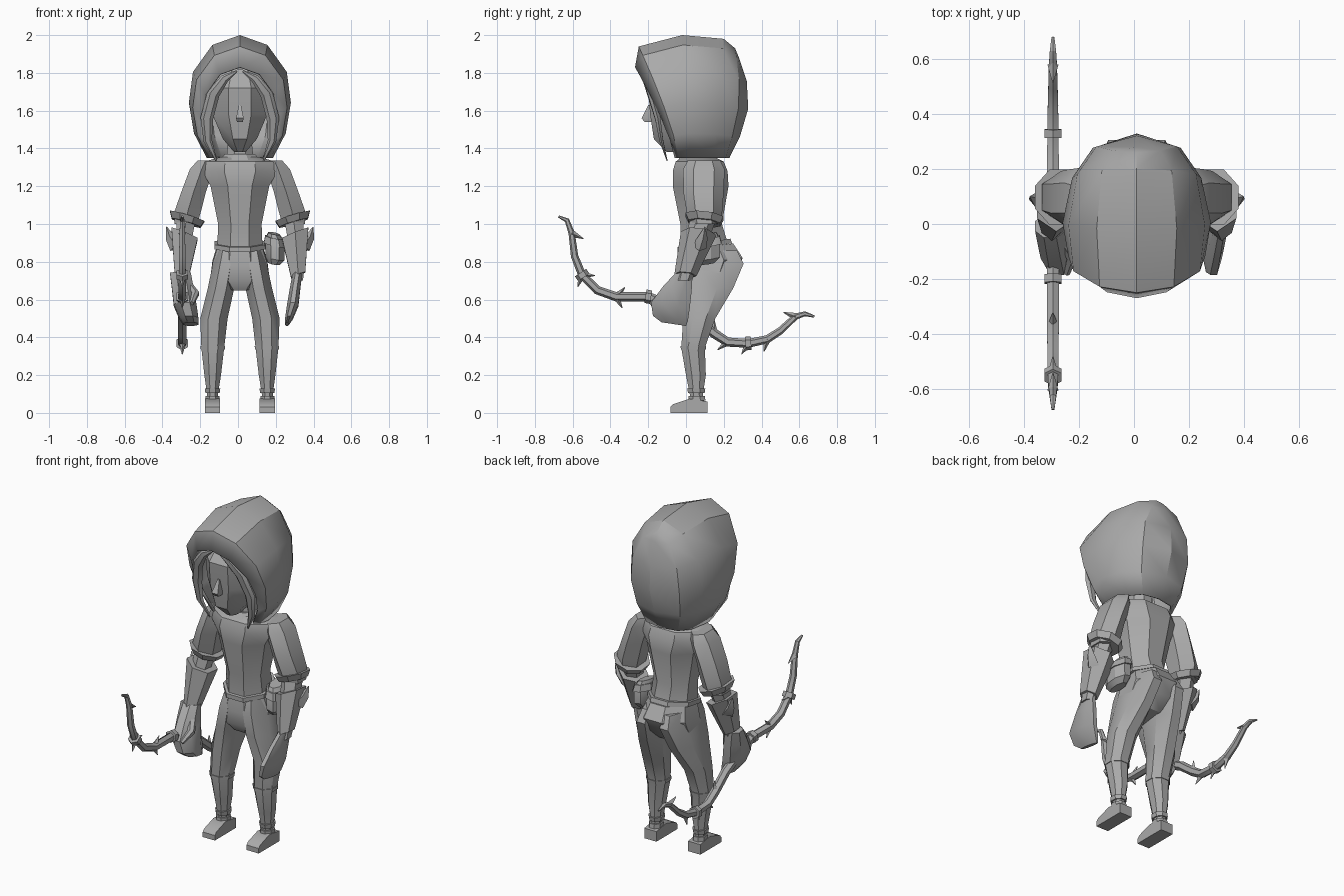
import bpy, bmesh, math
from mathutils import Vector

cube = bpy.data.objects.get("Cube")
if cube:
    bpy.data.objects.remove(cube, do_unlink=True)

SHADE = (0.4, 0.4, 0.4, 1)
grey = bpy.data.materials.new("plain_grey")
grey.use_nodes = True
grey.diffuse_color = SHADE
grey.node_tree.nodes["Principled BSDF"].inputs["Base Color"].default_value = SHADE
CENTRE = Vector((0.01, 0, 0))  # the body's centre line


def skin(name, rings, closed=True, side=1):
    """Join rows of points into one surface; closed rows also get end caps."""
    bm = bmesh.new()
    rows = [[bm.verts.new(Vector((x * side, y, z)) + CENTRE) for x, y, z in ring] for ring in rings]
    count = len(rows[0])
    for low, high in zip(rows, rows[1:]):
        for i in range(count if closed else count - 1):
            j = (i + 1) % count
            bm.faces.new((low[i], low[j], high[j], high[i]))
    if closed:
        bm.faces.new(rows[0])
        bm.faces.new(rows[-1])
    bmesh.ops.remove_doubles(bm, verts=bm.verts, dist=0.001)
    bmesh.ops.recalc_face_normals(bm, faces=bm.faces)
    mesh = bpy.data.meshes.new(name)
    bm.to_mesh(mesh)
    bm.free()
    mesh.materials.append(grey)
    part = bpy.data.objects.new(name, mesh)
    bpy.context.collection.objects.link(part)
    bpy.ops.object.select_all(action="DESELECT")
    part.select_set(True)
    bpy.context.view_layer.objects.active = part
    bpy.ops.object.shade_smooth_by_angle(angle=math.radians(32))
    return part


def loft(name, sections, sides=8, lean_x=0, lean_y=0, side=1):
    """Stack flat-sided rings, each given as height, x range and y range."""
    rings = []
    reach = 0.5 / math.cos(math.pi / sides)
    for z, left, right, front, back in sections:
        ring = []
        for i in range(sides):
            turn = math.tau * (i + 0.5) / sides
            dx = math.cos(turn) * reach * (right - left)
            dy = math.sin(turn) * reach * (back - front)
            ring.append(((left + right) / 2 + dx, (front + back) / 2 + dy, z + lean_x * dx + lean_y * dy))
        rings.append(ring)
    return skin(name, rings, side=side)


def centred(rows):
    """Turn height, half width, front and back into sections."""
    return [(z, -half, half, front, back) for z, half, front, back in rows]


def widened(section, grow):
    z, left, right, front, back = section
    return z, left - grow, right + grow, front - grow, back + grow


def wrap(name, sections, top, bottom, flare, grow, **options):
    """Fit a band around a lofted part between two heights."""
    cuts = []
    for z, extra in ((top, flare), (bottom, grow)):
        for above, below in zip(sections, sections[1:]):
            if below[0] <= z <= above[0]:
                mix = Vector(above).lerp(Vector(below), (above[0] - z) / (above[0] - below[0]))
                cuts.append(widened(mix, extra))
                break
    return loft(name, cuts, **options)


def tube(name, path, radii, across=(1, 0, 0), flat=1, sides=6, side=1):
    """Sweep a ring along a path."""
    points = [Vector(p) for p in path]
    rings = []
    for i, point in enumerate(points):
        ahead = (points[min(i + 1, len(points) - 1)] - points[max(i - 1, 0)]).normalized()
        u = Vector(across).cross(ahead).normalized()
        v = ahead.cross(u) * flat
        turns = [math.tau * k / sides for k in range(sides)]
        rings.append([point + (u * math.cos(t) + v * math.sin(t)) * radii[i] for t in turns])
    return skin(name, rings, side=side)


# Hood: one arch shape, resized from the brim to the ridge at the back
ARCH = [(.65, 0), (.9, .2), (1, .45), (.92, .7), (.54, .92), (0, 1)]
HOOD_BASE = 1.35
stations = [  # half width, top, y at the bottom, y at the top, backward bulge
    (.2, 1.83, -.06, -.27, 0),
    (.25, 1.94, -.04, -.25, 0),
    (.27, 2, .02, -.02, 0),
    (.235, 1.98, .15, .2, 0),
    (.16, 1.93, .21, .26, .05),
    (0, 1.93, .23, .26, .09),
]
arches = []
for half, top, low_y, high_y, bulge in stations:
    arch = [(half * u, low_y + (high_y - low_y) * h ** 1.3 + bulge * math.sin(math.pi * h),
             HOOD_BASE + (top - HOOD_BASE) * h) for u, h in ARCH]
    arches.append([(-x, y, z) for x, y, z in arch] + arch[-2::-1])
hood = skin("hood", arches, closed=False)
hood.modifiers.new("thickness", "SOLIDIFY").thickness = 0.015

# Head, nose, neck and collar
loft("head", centred([(1.82, .1, -.13, .08), (1.72, .145, -.2, .1), (1.58, .145, -.19, .12),
                      (1.45, .09, -.17, .08), (1.38, .03, -.1, 0)]))
loft("nose", centred([(1.63, .006, -.2, -.18), (1.56, .02, -.235, -.17), (1.54, .015, -.22, -.17)]), sides=4)
neck = centred([(1.46, .06, 0, .13), (1.32, .075, -.01, .13)])
loft("neck", neck)
wrap("collar", neck, 1.37, 1.33, .01, .04)

# Torso, belt and hips
torso = centred([(1.355, .1, -.02, .15), (1.33, .19, -.055, .2), (1.28, .2, -.07, .22), (1.2, .155, -.07, .225),
                 (1, .115, -.03, .19), (.87, .12, -.03, .23)])
loft("torso", torso)
wrap("belt", torso, .9, .875, .015, .015, lean_y=.16)
loft("hips", centred([(.88, .12, -.03, .25), (.8, .145, -.04, .3), (.72, .155, -.035, .26), (.66, .08, 0, .19)]),
     lean_y=.12)

# Pouch with its flap on the left hip
pouch = [(.95, .15, .21, .04, .16), (.91, .135, .24, .02, .18), (.82, .135, .235, .02, .18), (.79, .15, .21, .04, .15)]
loft("belt_pouch", pouch, lean_x=-.2, lean_y=.1)
wrap("pouch_flap", pouch, .93, .89, .008, .008, lean_x=-.2, lean_y=.1)

# Limb sections for the left side
leg = [(.86, .02, .12, -.02, .27), (.79, .01, .143, -.04, .305), (.66, .03, .17, -.04, .25), (.5, .065, .21, -.015, .155),
       (.345, .083, .204, -.025, .1), (.2, .1, .188, 0, .105), (.1, .116, .174, .02, .09), (.03, .116, .174, .02, .1)]
upper_arm = [(1.335, .14, .225, .02, .17), (1.29, .14, .265, 0, .19), (1.17, .18, .31, 0, .185),
             (1.07, .205, .345, .015, .18), (1, .225, .345, .03, .165)]
forearm = [(1.02, .235, .335, .03, .15), (.86, .265, .34, -.015, .09), (.7, .285, .335, -.05, .025)]
hand = [(.74, .28, .33, -.05, .035), (.66, .265, .32, -.12, .03), (.57, .25, .31, -.185, .02),
        (.5, .24, .28, -.175, .01), (.47, .24, .26, -.13, 0)]
foot = [(.115, 0), (.115, .06), (.02, .075), (-.07, .045), (-.083, .03), (-.083, 0)]
lock = [(.015, -.225, 1.81), (.08, -.22, 1.77), (.14, -.19, 1.69), (.175, -.15, 1.56), (.17, -.13, 1.44), (.125, -.1, 1.335)]

for side, word in ((1, "left"), (-1, "right")):
    loft(word + "_leg", leg, side=side)
    wrap(word + "_knee_band", leg, .355, .335, .004, .004, side=side)
    for height in (.13, .09):
        wrap(word + "_ankle_band", leg, height, height - .025, .008, .008, side=side)
    skin(word + "_foot", [[(x, y, z) for y, z in foot] for x in (.105, .185)], side=side)

    loft(word + "_upper_arm", upper_arm, sides=6, side=side)
    wrap(word + "_sleeve_cuff", upper_arm, 1.04, 1.005, .025, .015, lean_x=.3, lean_y=-.1, side=side)
    loft(word + "_forearm", forearm, sides=6, side=side)
    wrap(word + "_bracer", forearm, .95, .73, .025, .01, sides=6, lean_x=.4, lean_y=-.1, side=side)
    tube(word + "_bracer_point", [(.335, .07, .88), (.37, .09, .93), (.388, .1, .985)], [.04, .025, .002],
         across=(0, 1, 0), sides=4, side=side)

    # The right hand is wider, closed around the bow
    grip = 0.02 if side < 0 else 0
    loft(word + "_hand", [(z, left - grip, right + grip * 2, front, back) for z, left, right, front, back in hand],
         lean_y=-.15, side=side)

    # Hair lock beside the face
    widths = [.005 + .03 * math.sin(math.pi * i / (len(lock) - 1)) for i in range(len(lock))]
    tube(word + "_hair_lock", lock, widths, across=(0, 1, 0), flat=.5, side=side)

tube("right_thumb", [(-.27, -.06, .67), (-.235, -.12, .63), (-.255, -.18, .58)], [.024, .022, .012])

# Bow, in one plane beside the right leg, thickest at the grip
BOW_X = -.305
course = [(-.675, 1.04), (-.63, 1.02), (-.605, .95), (-.59, .83), (-.55, .73), (-.47, .65), (-.37, .615), (-.2, .615),
          (-.08, .565), (.05, .5), (.15, .42), (.22, .375), (.33, .368), (.43, .39), (.5, .435), (.58, .51), (.63, .525), (.68, .51)]
limb = [Vector((BOW_X, y, z)) for y, z in course]
last = len(limb) - 1
tube("bow_limb", limb, [.006 + .02 * math.sin(math.pi * i / last) ** .6 for i in range(last + 1)])

# Bands across the bow and thorns that branch off its two edges
for i in (4, 7, 12):
    along = (limb[i + 1] - limb[i - 1]).normalized() * .015
    tube("bow_band", [limb[i] - along, limb[i] + along], [.036, .036])
for i, edge in ((2, 1), (4, 1), (4, -1), (6, 1), (6, -1), (7, -1), (10, 1), (11, -1), (12, -1), (13, -1), (15, 1)):
    along = (limb[i + 1] - limb[i - 1]).normalized()
    outward = Vector((0, -along.z, along.y)) * edge
    sweep = along * (.04 if i < last / 2 else -.04)
    tube("bow_thorn", [limb[i], limb[i] + outward * .055 + sweep], [.02, .002], sides=4)
